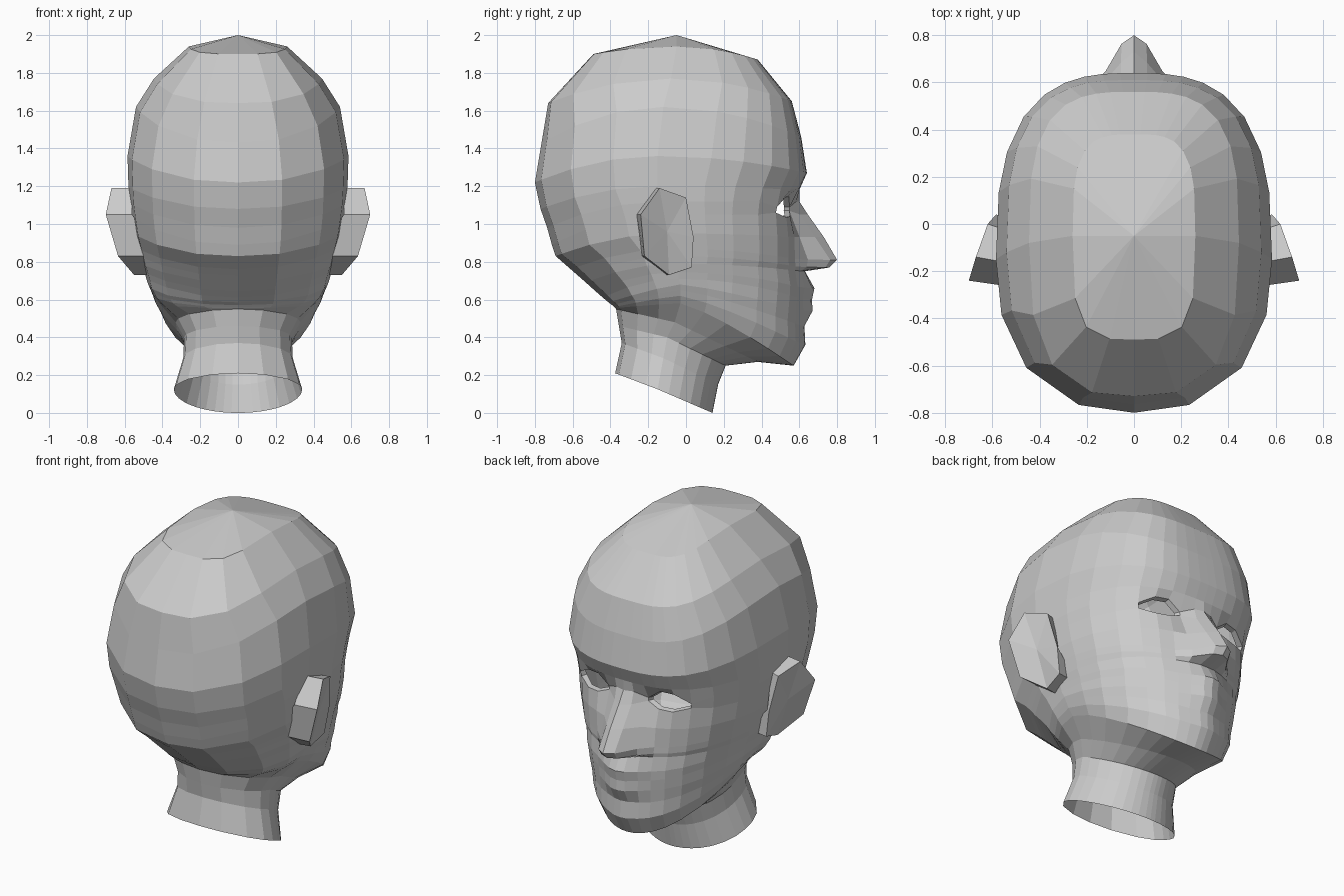
import bpy, bmesh

# Head rings, crown to neck: front y, front z, back y, back z, half width, side y, side z
RINGS = [
    (.38, 1.87, -.49, 1.90, .26, -.05, 1.94),
    (.56, 1.65, -.73, 1.64, .445, -.08, 1.77),
    (.61, 1.46, -.765, 1.43, .54, -.12, 1.62),
    (.64, 1.27, -.80, 1.22, .585, -.15, 1.36),
    (.60, 1.18, -.77, 1.08, .58, -.15, 1.20),
    (.585, 1.12, -.735, .98, .575, -.12, 1.12),
    (.585, 1.05, -.71, .89, .565, -.10, 1.05),
    (.60, .93, -.69, .83, .55, -.08, .95),
    (.605, .81, -.61, .76, .53, -.06, .87),
    (.61, .77, -.57, .725, .52, -.05, .83),
    (.61, .75, -.53, .69, .51, -.05, .79),
    (.625, .66, -.48, .645, .495, -.04, .745),
    (.625, .60, -.44, .61, .485, -.04, .71),
    (.62, .54, -.41, .585, .475, -.03, .68),
    (.615, .46, -.39, .57, .46, -.03, .65),
    (.62, .36, -.38, .56, .445, -.03, .62),
    (.57, .25, -.375, .555, .415, -.03, .58),
    (.38, .27, -.37, .55, .33, -.06, .48),
    (.21, .25, -.355, .46, .285, -.10, .40),
    (.17, .15, -.34, .37, .29, -.12, .29),
    (.14, 0, -.375, .21, .34, -.15, .125),
]
FRONT = [0, .1, .23, .36, .5, .65, .8, .92, .98, 1]
BACK = [.96, .78, .4, 0]

# Facial relief: forward push per ring, from the centre column outwards
PUSH = {5: (.015, 0, -.03, -.02, -.01), 6: (.06, .02, -.03, -.01),
        7: (.13, .085, .01), 8: (.195, .16, .05), 9: (.15, .13, .04),
        10: (.02, .02, .01), 11: (.055, .045, .018), 12: (.042, .035, .008),
        13: (.05, .042, .015), 14: (.012, .008), 15: (.012, .01)}
# Almond outline of the upper and lower eyelid (columns 2 to 5)
LIDS = {5: (-.03, .025, .02, -.03), 6: (.02, -.01, -.015, .01)}


def ring_points(i):
    yf, zf, yb, zb, w, yc, zs = RINGS[i]
    n_front = 2 + 1.5 * .82 ** i if i < 17 else 2
    n_back = max(2.35 if i < 8 else 2.2 if i < 17 else 2, 2 + 1.8 * .5 ** i)
    slope = 2 if i < 13 else 1.25 if i < 17 else 1
    pts = []
    for j, u in enumerate(FRONT + BACK):
        front = j < len(FRONT)
        k = n_front if front else n_back
        t = (1 - u ** k) ** (1 / k)
        y = yc + ((yf if front else yb) - yc) * t
        z = zs + ((zf if front else zb) - zs) * t ** slope
        if j < len(PUSH.get(i, ())):
            y += PUSH[i][j]
        if i in LIDS and 2 <= j <= 5:
            z += LIDS[i][j - 2]
        pts.append((u * w, y, z))
    return pts


def finish(name, bm, clip=False):
    bmesh.ops.recalc_face_normals(bm, faces=bm.faces[:])
    me = bpy.data.meshes.new(name)
    bm.to_mesh(me)
    bm.free()
    ob = bpy.data.objects.new(name, me)
    bpy.context.collection.objects.link(ob)
    m = ob.modifiers.new("mirror", 'MIRROR')
    m.use_clip = clip
    m.use_mirror_merge = clip
    return ob


# Head and open neck: half shell, mirrored
bm = bmesh.new()
rows = [[bm.verts.new(p) for p in ring_points(i)] for i in range(len(RINGS))]
crown = bm.verts.new((0, -.05, 2))
cols = len(rows[0])
eye = []
for j in range(cols - 1):
    bm.faces.new((crown, rows[0][j], rows[0][j + 1]))
    for i in range(len(rows) - 1):
        f = bm.faces.new((rows[i][j], rows[i + 1][j], rows[i + 1][j + 1], rows[i][j + 1]))
        if i == 5 and 2 <= j <= 4:
            eye.append(f)

# Eye opening with a short inward rim
loop = [rows[5][j] for j in range(2, 6)] + [rows[6][j] for j in range(5, 1, -1)]
bmesh.ops.delete(bm, geom=eye, context='FACES_ONLY')
inner = [bm.verts.new((.25 + (v.co.x - .25) * .88, v.co.y - .03, 1.085 + (v.co.z - 1.085) * .88))
         for v in loop]
for a in range(len(loop)):
    b = (a + 1) % len(loop)
    bm.faces.new((loop[a], loop[b], inner[b], inner[a]))
finish("head", bm, True)

# Ears: flared slabs sunk into the sides of the head
EAR = [(.67, -.14, 1.19), (.62, 0, 1.14), (.585, .04, .93), (.56, .03, .77),
       (.55, -.09, .73), (.635, -.22, .83), (.70, -.24, 1.05)]
bm = bmesh.new()
outer = [bm.verts.new(p) for p in EAR]
root = [bm.verts.new((.42 + .14 * (z > .9), y - .02, z)) for x, y, z in EAR]
mid = bm.verts.new((.615, -.10, .96))
for a in range(len(EAR)):
    b = (a + 1) % len(EAR)
    bm.faces.new((outer[a], outer[b], root[b], root[a]))
    bm.faces.new((outer[b], outer[a], mid))
finish("ears", bm)
